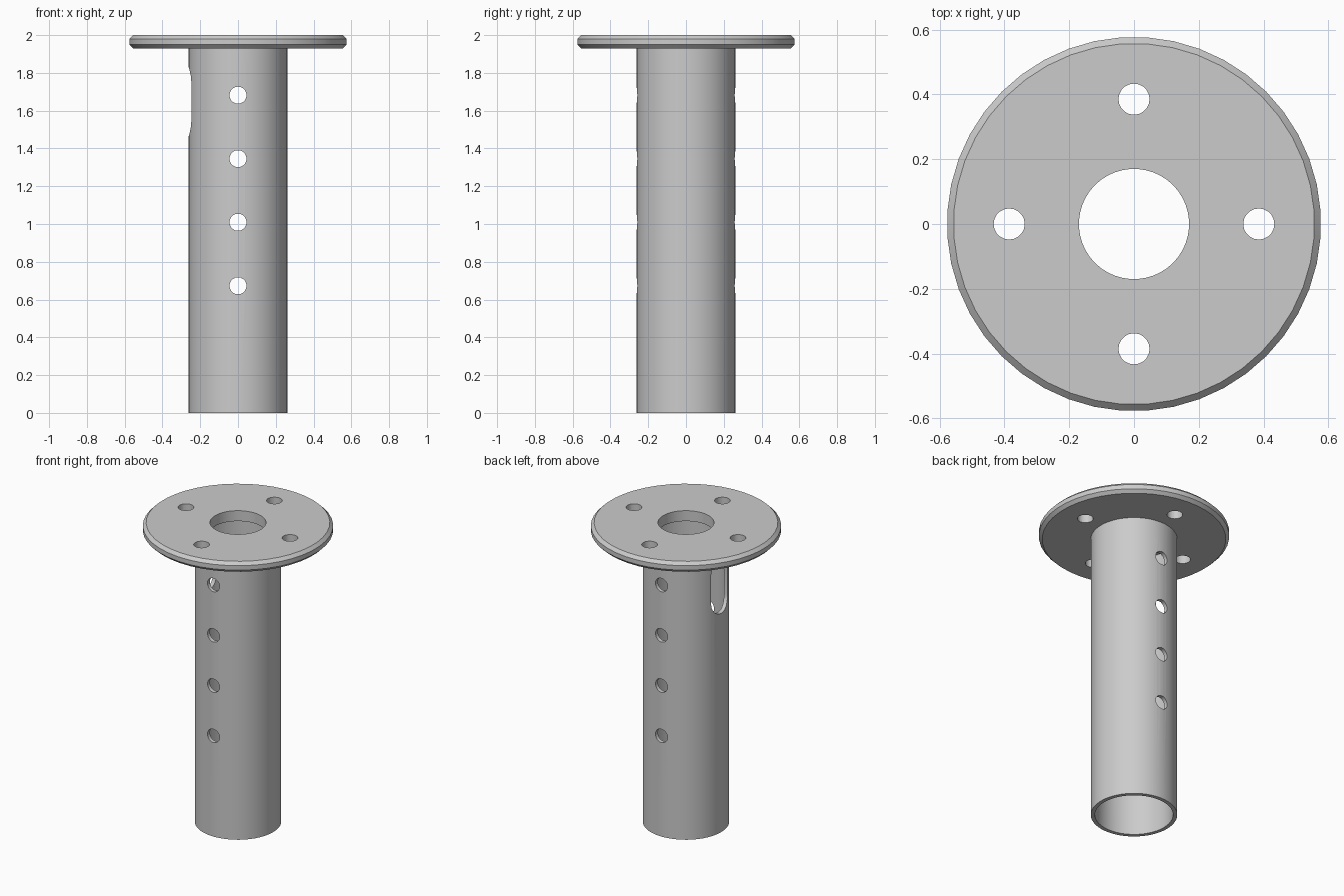
import bpy, bmesh, math
from mathutils import Matrix, Vector

if "Cube" in bpy.data.objects:
    bpy.data.objects.remove(bpy.data.objects["Cube"])

steel = bpy.data.materials.new("grey_steel")
steel.diffuse_color = (0.6, 0.6, 0.6, 1)
steel.use_nodes = True
steel.node_tree.nodes["Principled BSDF"].inputs["Base Color"].default_value = steel.diffuse_color


def make_object(name, bm):
    bmesh.ops.recalc_face_normals(bm, faces=bm.faces)
    mesh = bpy.data.meshes.new(name)
    bm.to_mesh(mesh)
    bm.free()
    mesh.materials.append(steel)
    obj = bpy.data.objects.new(name, mesh)
    bpy.context.collection.objects.link(obj)
    return obj


def ring(name, profile, segments):
    """Revolve a closed (radius, z) profile around z."""
    bm = bmesh.new()
    loops = []
    for i in range(segments):
        a = 2 * math.pi * (i + 0.5) / segments
        loops.append([bm.verts.new((r * math.cos(a), r * math.sin(a), z)) for r, z in profile])
    n = len(profile)
    for i in range(segments):
        a, b = loops[i], loops[(i + 1) % segments]
        for j in range(n):
            k = (j + 1) % n
            bm.faces.new((a[j], b[j], b[k], a[k]))
    return make_object(name, bm)


def add_cylinder(bm, centre, radius, depth, rotation=Matrix()):
    bmesh.ops.create_cone(bm, cap_ends=True, segments=20, radius1=radius, radius2=radius,
                          depth=depth, matrix=Matrix.Translation(centre) @ rotation)


def cut(obj, cutter):
    mod = obj.modifiers.new("cut", 'BOOLEAN')
    mod.operation = 'DIFFERENCE'
    mod.solver = 'EXACT'
    mod.object = cutter
    bpy.ops.object.select_all(action='DESELECT')
    bpy.context.view_layer.objects.active = obj
    obj.select_set(True)
    bpy.ops.object.modifier_apply(modifier=mod.name)
    bpy.data.objects.remove(cutter)


# Chamfered mounting flange with a central bore
flange = ring("flange", [(0.17, 2), (0.557, 2), (0.577, 1.98), (0.577, 1.95),
                         (0.557, 1.93), (0.17, 1.93)], 44)

# Open hollow tube
tube = ring("tube", [(0.262, 0), (0.262, 1.93), (0.237, 1.93), (0.237, 0)], 64)

# Four bolt holes in the flange
bm = bmesh.new()
for i in range(4):
    a = i * math.pi / 2
    add_cylinder(bm, Vector((0.385 * math.cos(a), 0.385 * math.sin(a), 1.965)), 0.048, 0.3)
cut(flange, make_object("bolt_cutter", bm))

# Row of pin holes through the front and back of the tube
bm = bmesh.new()
for i in range(4):
    add_cylinder(bm, Vector((0, 0, 0.673 + 0.3363 * i)), 0.045, 1,
                 Matrix.Rotation(math.pi / 2, 4, 'X'))
cut(tube, make_object("pin_cutter", bm))

# Round-ended slot in the left side of the tube
bm = bmesh.new()
outline = []
for zc, start in ((1.745, 0), (1.55, math.pi)):
    for i in range(13):
        a = start + math.pi * i / 12
        outline.append(bm.verts.new((-0.4, 0.087 * math.cos(a), zc + 0.087 * math.sin(a))))
face = bm.faces.new(outline)
out = bmesh.ops.extrude_face_region(bm, geom=[face])
bmesh.ops.translate(bm, vec=(0.3, 0, 0), verts=[v for v in out["geom"] if isinstance(v, bmesh.types.BMVert)])
cut(tube, make_object("slot_cutter", bm))

# Smooth round walls, crisp rims
for obj in (flange, tube):
    bpy.ops.object.select_all(action='DESELECT')
    bpy.context.view_layer.objects.active = obj
    obj.select_set(True)
    bpy.ops.object.shade_smooth_by_angle(angle=math.radians(30))
